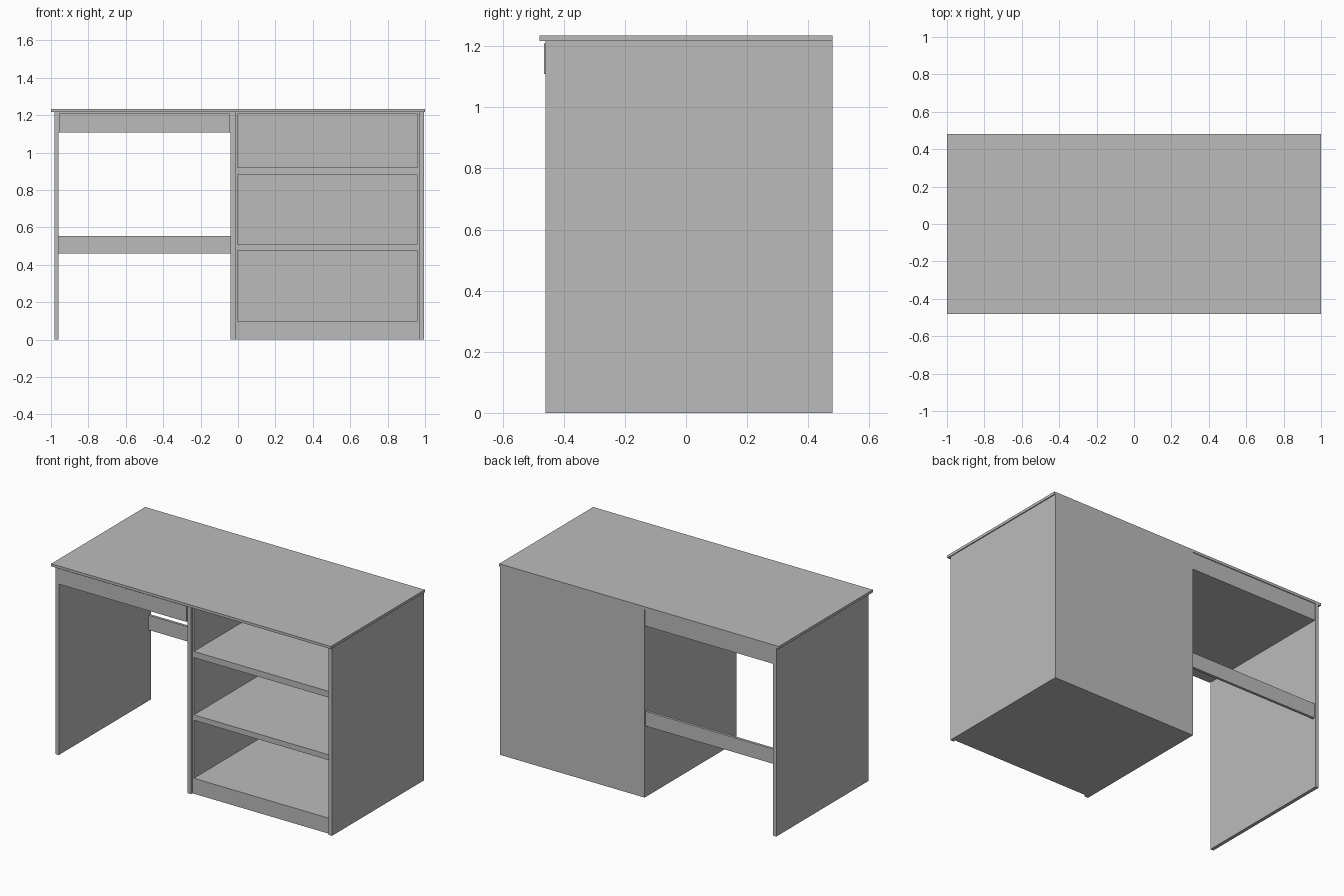
import bpy

# Remove the default cube only
cube = bpy.data.objects.get("Cube")
if cube:
    bpy.data.objects.remove(cube, do_unlink=True)

# Single painted-board colour
grey = bpy.data.materials.new("board grey")
grey.use_nodes = True
colour = (0.5, 0.5, 0.5, 1)
grey.diffuse_color = colour
grey.node_tree.nodes["Principled BSDF"].inputs["Base Color"].default_value = colour

CORNERS = [(x, y, z) for x in (0, 1) for y in (0, 1) for z in (0, 1)]
QUADS = [(0, 1, 3, 2), (4, 6, 7, 5), (0, 4, 5, 1),
         (2, 3, 7, 6), (0, 2, 6, 4), (1, 5, 7, 3)]


def board(name, xs, ys, zs):
    """Rectangular board spanning the given x, y and z ranges."""
    mesh = bpy.data.meshes.new(name)
    mesh.from_pydata([(xs[i], ys[j], zs[k]) for i, j, k in CORNERS], [], QUADS)
    mesh.materials.append(grey)
    obj = bpy.data.objects.new(name, mesh)
    bpy.context.collection.objects.link(obj)
    return obj


FRONT, BACK, TOP = -0.46, 0.48, 1.217
KNEE = (-0.96, -0.04)           # knee space between the panels
CABINET = (-0.014, 0.97)        # shelf cabinet between the panels
CAB_DEPTH = (-0.445, 0.47)

# Table top
board("table_top", (-1, 1), (-0.48, BACK), (TOP, 1.234))

# Upright panels
board("right_panel", (-0.982, KNEE[0]), (FRONT, BACK), (0, TOP))
board("middle_panel", (KNEE[1], CABINET[0]), (FRONT, 0.475), (0, TOP))
board("left_panel", (CABINET[1], 0.994), (FRONT, 0.475), (0, TOP))

# Shallow drawer over the knee space
board("drawer_body", KNEE, (-0.455, 0.475), (1.108, TOP))
board("drawer_front", (-0.957, -0.043), (-0.465, -0.455), (1.108, 1.208))

# Rail across the back of the knee space
board("back_rail", KNEE, (0.455, 0.472), (0.46, 0.555))

# Shelf cabinet: side linings, base, shelves, top and back
board("right_lining", (CABINET[0], -0.004), CAB_DEPTH, (0, TOP))
board("left_lining", (0.96, CABINET[1]), CAB_DEPTH, (0, TOP))
shelves = {"cabinet_base": (0, 0.1), "lower_shelf": (0.475, 0.51),
           "upper_shelf": (0.88, 0.92), "cabinet_top": (1.205, TOP)}
for name, heights in shelves.items():
    board(name, (-0.004, 0.96), CAB_DEPTH, heights)
board("cabinet_back", (KNEE[1], 0.994), (0.47, BACK), (0, TOP))
